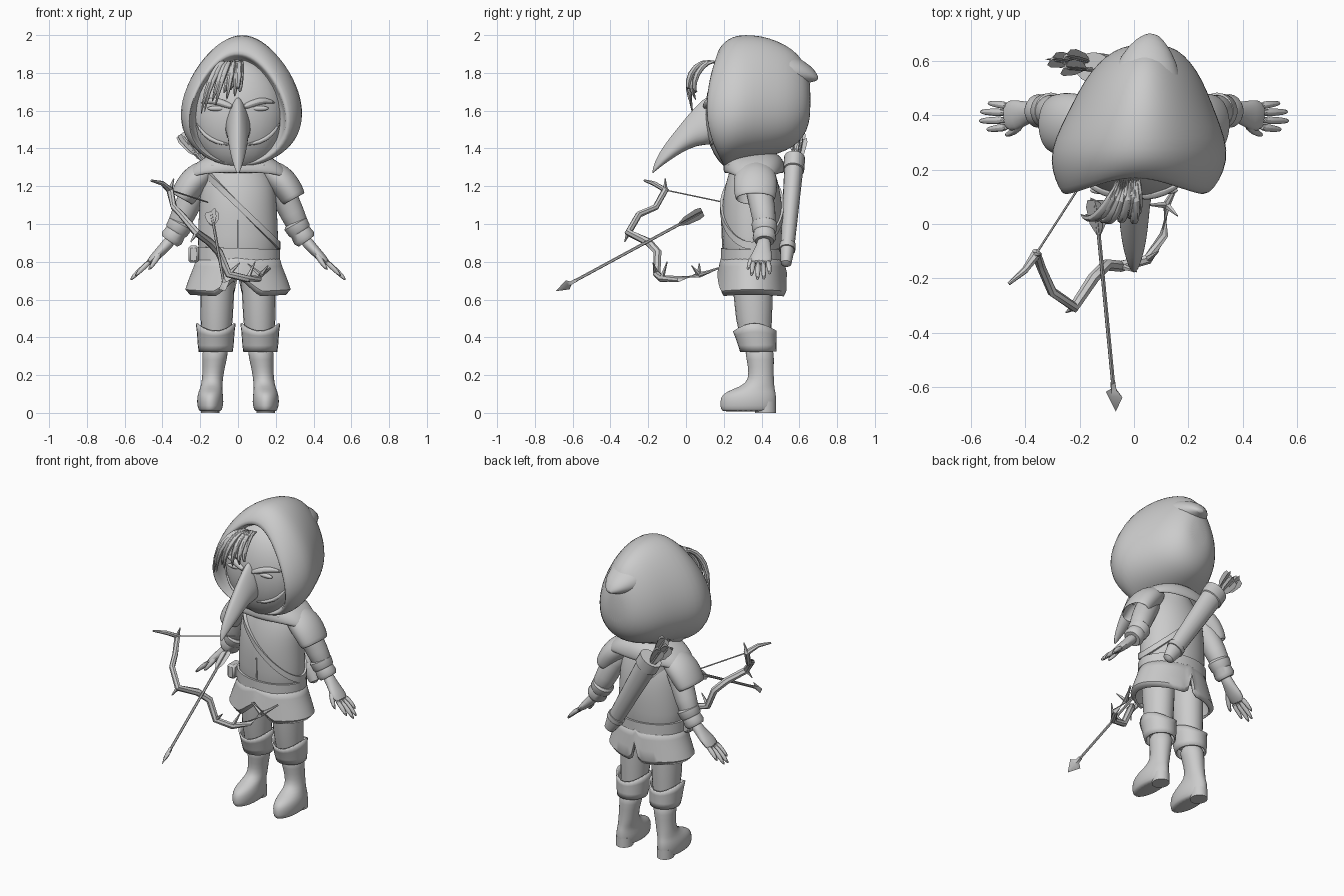
import bpy, bmesh, math, random
from mathutils import Vector
from math import sin, cos, pi

random.seed(4)
cube = bpy.data.objects.get("Cube")
if cube:
    bpy.data.objects.remove(cube)

grey = bpy.data.materials.new("plain_grey")
grey.use_nodes = True
tone = (0.6, 0.6, 0.6, 1)
grey.diffuse_color = tone
grey.node_tree.nodes["Principled BSDF"].inputs["Base Color"].default_value = tone


def finish(name, bm, subsurf=0, solid=0, sharp=40):
    bmesh.ops.recalc_face_normals(bm, faces=bm.faces)
    for f in bm.faces:
        f.smooth = True
    for e in bm.edges:
        if len(e.link_faces) == 2 and e.calc_face_angle(0) > math.radians(sharp):
            e.smooth = False
    me = bpy.data.meshes.new(name)
    bm.to_mesh(me)
    bm.free()
    me.materials.append(grey)
    ob = bpy.data.objects.new(name, me)
    bpy.context.collection.objects.link(ob)
    if solid:
        ob.modifiers.new("thickness", "SOLIDIFY").thickness = solid
    if subsurf:
        ob.modifiers.new("rounding", "SUBSURF").levels = subsurf
        ob.modifiers["rounding"].render_levels = subsurf
    return ob


def loft(name, rings, caps=True, loop=False, **kw):
    """Skin a list of equal point rings."""
    bm = bmesh.new()
    rows = [[bm.verts.new(p) for p in r] for r in rings]
    pairs = list(zip(rows, rows[1:])) + ([(rows[-1], rows[0])] if loop else [])
    n = len(rows[0])
    for a, b in pairs:
        for i in range(n):
            j = (i + 1) % n
            bm.faces.new((a[i], a[j], b[j], b[i]))
    if caps and not loop:
        bm.faces.new(rows[0])
        bm.faces.new(rows[-1])
    return finish(name, bm, **kw)


def angles(n):
    return [2 * pi * i / n for i in range(n)]


def oval(z, cx, cy, w, d, n=20):
    return [(cx + w * sin(t), cy - d * cos(t), z) for t in angles(n)]


def tube(name, pts, radii, n=8, ref=(0.3, 1, 0.2), **kw):
    """Tapered tube; a radius may be a pair (along ref, across)."""
    pts = [Vector(p) for p in pts]
    rings = []
    for i, p in enumerate(pts):
        d = (pts[min(i + 1, len(pts) - 1)] - pts[max(i - 1, 0)]).normalized()
        u = Vector(ref)
        u = (u - d * u.dot(d)).normalized()
        v = d.cross(u)
        r = radii[i] if isinstance(radii, list) else radii
        a, b = r if isinstance(r, tuple) else (r, r)
        rings.append([p + u * a * cos(t) + v * b * sin(t) for t in angles(n)])
    return loft(name, rings, **kw)


def ball(name, loc, size, **kw):
    bm = bmesh.new()
    bmesh.ops.create_uvsphere(bm, u_segments=24, v_segments=16, radius=1)
    for v in bm.verts:
        v.co = Vector(loc) + Vector(a * b for a, b in zip(v.co, size))
    return finish(name, bm, **kw)


def drop_ring(y, cx, w, lo, hi, bow=0, n=28, point=0.25):
    """Upright teardrop outline facing the front, swept back above and below."""
    mid, h = (lo + hi) / 2, (hi - lo) / 2
    return [(cx + w * sin(t) * (1 - point * cos(t)),
             y + bow * cos(t) ** 2 * (1 if cos(t) > 0 else 1.5), mid + h * cos(t))
            for t in angles(n)]


# Hood with a deep opening, a rounded back and a folded tip
hood = [(.24, 0, .235, 1.36, 1.87, .04), (.13, 0, .242, 1.33, 1.885, .06),
        (.10, 0, .252, 1.315, 1.90, .06), (.125, .01, .28, 1.30, 1.945, .06),
        (.19, .015, .31, 1.305, 1.98, .03), (.27, .02, .32, 1.32, 2.003, 0),
        (.36, .025, .288, 1.338, 2.003, 0), (.44, .03, .252, 1.355, 1.988, 0),
        (.53, .035, .212, 1.385, 1.95, 0), (.595, .04, .165, 1.425, 1.90, 0),
        (.64, .045, .115, 1.49, 1.83, 0), (.66, .05, .055, 1.57, 1.74, 0)]
loft("hood", [drop_ring(*r) for r in hood], subsurf=1, sharp=120)
tube("hood_tip", [(.035, .40, 1.81), (.045, .52, 1.81), (.055, .61, 1.80), (.065, .67, 1.782), (.075, .698, 1.765)],
     [(.10, .16), (.108, .14), (.07, .105), (.036, .06), (.008, .018)], n=16, ref=(0, 0, 1), subsurf=1)

# Beaked mask
MC, MR = Vector((0, .27, 1.58)), Vector((.25, .17, .30))


def on_mask(x, z, lift=0.0):
    k = 1 - (x / MR.x) ** 2 - ((z - MC.z) / MR.z) ** 2
    return (x, MC.y - MR.y * math.sqrt(max(k, 0)) - lift, z)


ball("mask", MC, MR)
beak = [(.16, .075, 1.41, 1.71), (.09, .058, 1.42, 1.665), (.02, .052, 1.40, 1.59),
        (-.06, .044, 1.355, 1.49), (-.13, .028, 1.305, 1.40), (-.168, .014, 1.275, 1.325),
        (-.178, .004, 1.265, 1.28)]
loft("beak", [drop_ring(y, 0, w, lo, hi, n=16, point=.45) for y, w, lo, hi in beak],
     subsurf=1, sharp=120)
for side, s in (("left", 1), ("right", -1)):
    ball(side + "_eye", on_mask(s * .112, 1.612, -.004), (.05, .014, .014))
    tube(side + "_brow", [on_mask(s * x, z, .002) for x, z in
                          ((.02, 1.615), (.08, 1.64), (.14, 1.658), (.20, 1.64))],
         [.014, .022, .02, .006], subsurf=1)
    tube(side + "_cheek_edge", [on_mask(s * x, z, .002) for x, z in
                                ((.225, 1.54), (.18, 1.47), (.11, 1.43), (.04, 1.42))],
         [.006, .014, .014, .006], subsurf=1)

# Swept fringe of hair
for i in range(11):
    f = i / 10
    tip = -.19 + .2 * f + random.uniform(-.015, .015)
    low = 1.60 + .13 * f + random.uniform(-.04, .04)
    root = -.06 + .08 * f
    back = random.uniform(0, .045)
    tube(f"hair_strand_{i + 1}",
         [(root, .17, 1.855), (root * .8 + tip * .2, .075 + back, 1.865),
          (root * .5 + tip * .5, .01 + back, 1.80), (root * .2 + tip * .8, -.005 + back, 1.71), (tip, .02 + back, low)],
         [.012, .019, .021, .015, .002], n=6, subsurf=1)

# Tunic body
BODY = [(.78, .20, .145), (.87, .215, .155), (1.0, .212, .162), (1.1, .205, .16),
        (1.2, .20, .145), (1.28, .16, .12), (1.34, .10, .10), (1.42, .08, .08)]
YC = .35
loft("tunic", [oval(z, 0, YC, w, d, 28) for z, w, d in BODY], subsurf=1, sharp=80)


def body_at(z):
    z = min(max(z, BODY[0][0]), BODY[-1][0])
    for (z0, w0, d0), (z1, w1, d1) in zip(BODY, BODY[1:]):
        if z <= z1:
            k = (z - z0) / (z1 - z0)
            return w0 + k * (w1 - w0), d0 + k * (d1 - d0)


def band(name, z0, slope, height, lift, n=40):
    """Flat strap wrapped round the tunic, tilted by slope."""
    rings = []
    for t in angles(n):
        z = z0
        for _ in range(40):
            w, d = body_at(z)
            z = .7 * z + .3 * (z0 + slope * w * sin(t))
        rings.append([((w + o) * sin(t), YC - (d + o) * cos(t), z + h)
                      for o, h in ((-.01, -height), (lift, -height), (lift, height), (-.01, height))])
    loft(name, rings, loop=True)


band("belt", .838, -.03, .034, .014)
band("chest_strap", 1.10, -1.0, .02, .01)
tube("tunic_seam", [(0, YC - body_at(z)[1] + .001, z) for z in (.87, .94, 1.02)], .004)
bm = bmesh.new()
bmesh.ops.create_cube(bm, size=1)
for v in bm.verts:
    v.co = Vector((-.235 + .055 * v.co.x, .30 + .09 * v.co.y, .84 + .09 * v.co.z))
pouch = finish("belt_pouch", bm)
pouch.modifiers.new("edge", "BEVEL").width = .012

# Split skirt: a wide notch in front and a narrow slit behind
rows = []
for z, w, d in ((.83, .205, .15), (.77, .222, .158), (.70, .248, .165), (.645, .268, .172), (.622, .245, .16)):
    k = (.83 - z) / .208
    rows.append([(w * sin(t), YC - d * cos(t),
                  z + k * (.11 * max(0, 1 - abs(sin(t)) / (.45 if cos(t) > 0 else .12)) + .012 * sin(t) ** 2))
                 for t in angles(64)])
loft("skirt", rows, caps=False, solid=-.012)
loft("under_skirt", [oval(.78, 0, YC, .19, .14, 32), oval(.735, 0, YC, .20, .14, 32)])

# Shoulder mantle lying flat round the neck
rows = []
for z, w, d, drop in ((1.37, .11, .10, 0), (1.35, .17, .125, .01), (1.335, .225, .14, .03),
                      (1.305, .265, .15, .045), (1.27, .285, .148, .05)):
    rows.append([(w * sin(t), .36 - d * cos(t), z - drop * sin(t) ** 4) for t in angles(32)])
loft("mantle", rows, caps=False, solid=-.014, subsurf=1)

for side, s in (("left", 1), ("right", -1)):
    ball(side + "_mantle_button", (s * .13, .23, 1.31), (.012, .01, .012))

    # Shoulder cap, arm, cuff and hand
    tube(side + "_shoulder_cap", [(s * x, .367, z) for x, z in
                                  ((.14, 1.30), (.19, 1.265), (.24, 1.22), (.275, 1.17), (.297, 1.13))],
         [(.08, .05), (.11, .075), (.118, .08), (.114, .074), (.106, .068)],
         n=20, ref=(0, 1, 0), caps=False, solid=.01, subsurf=1)
    tube(side + "_sleeve", [(s * x, y, z) for x, y, z in
                            ((.17, .37, 1.25), (.235, .39, 1.17), (.285, .41, 1.06), (.335, .42, .955))],
         [.07, .072, .067, .058], n=16, ref=(0, 1, 0), subsurf=1)
    tube(side + "_cuff", [(s * x, .415, z) for x, z in
                          ((.30, 1.01), (.305, 1.0), (.325, .965), (.33, .957), (.35, .925), (.362, .908))],
         [.058, .068, .064, .057, .062, .05], n=18, ref=(0, 1, 0))
    tube(side + "_palm", [(s * x, y, z) for x, y, z in
                          ((.345, .415, .93), (.39, .41, .875), (.43, .40, .835), (.48, .395, .785))],
         [(.037, .035), (.038, .03), (.06, .026), (.058, .019)], n=14, ref=(0, 1, 0), subsurf=1)
    for i, (y, x, z) in enumerate(((-.044, .545, .722), (-.015, .572, .70), (.016, .568, .703), (.045, .54, .73))):
        tube(f"{side}_finger_{i + 1}",
             [(s * .46, .395 + y * .85, .805), (s * (x - .04), .395 + y, z + .045), (s * x, .395 + y * 1.1, z)],
             [.016, .0155, .008], n=8, ref=(0, 1, 0), subsurf=1)
    tube(side + "_thumb", [(s * .41, .375, .855), (s * .44, .338, .80), (s * .475, .325, .755)],
         [.02, .016, .008], n=8, subsurf=1)

    # Leg, boot and folded boot top
    loft(side + "_leg", [oval(z, s * cx, cy, w, d) for z, cx, cy, w, d in
                         ((.38, .115, .37, .075, .08), (.5, .113, .36, .085, .095),
                          (.64, .11, .355, .09, .105), (.78, .105, .35, .09, .11))])
    loft(side + "_boot", [oval(z, s * cx, cy, w, d, 24) for z, cx, cy, w, d in
                          ((.006, .147, .328, .05, .13), (.014, .147, .328, .064, .146),
                           (.06, .147, .329, .072, .15), (.10, .147, .333, .067, .144),
                           (.125, .143, .358, .06, .112), (.155, .138, .395, .056, .072), (.21, .132, .398, .056, .066),
                           (.28, .124, .394, .064, .072), (.36, .118, .385, .075, .082))], subsurf=1, sharp=80)
    loft(side + "_heel", [oval(z, s * .147, .42, .05, .056) for z in (0, .06)])
    rows = []
    for z, w, d, wave in ((.325, .08, .086, 0), (.36, .085, .092, 0), (.42, .09, .10, .5), (.455, .096, .106, 1)):
        rows.append([(s * .118 + w * sin(t), .362 - d * cos(t) + (.46 - z) * .15,
                      z - wave * .02 * cos(2 * t)) for t in angles(24)])
    loft(side + "_boot_top", rows, caps=False, solid=-.01)


def arrow(name, tip, tail, head=True):
    tip, tail = Vector(tip), Vector(tail)
    d = (tip - tail).normalized()
    tube(name + "_shaft", [tail, tip - d * .05], .008, n=6)
    for i, ref in enumerate(((1, 0, .2), (.2, 1, 1))):
        tube(f"{name}_feather_{i + 1}", [tail - d * .02, tail + d * .01, tail + d * .08, tail + d * .13],
             [(.03, .003), (.038, .003), (.03, .003), (.006, .003)], n=4, ref=ref)
    if head:
        tube(name + "_head", [tip - d * .12, tip - d * .09, tip - d * .07, tip],
             [.012, (.014, .012), (.04, .014), .001], n=4, ref=(1, 0, 1))


# Quiver on the back with spare arrows
low, top = Vector((.18, .53, .79)), Vector((-.15, .575, 1.35))
axis = top - low
tube("quiver", [low + axis * k for k in (-.02, 0, .1, .88, .885, 1, 1, .9)],
     [.012, (.028, .034), (.036, .048), (.05, .066), (.056, .074), (.056, .074), (.046, .062), .042],
     n=18, ref=(0, 1, 0))
tube("quiver_band", [low + axis * k for k in (.13, .18)], (.043, .056), n=18, ref=(0, 1, 0))
for i, (dx, dy, dz) in enumerate(((-.14, .03, .11), (-.095, .0, .14), (-.09, .04, .08))):
    arrow(f"spare_arrow_{i + 1}", low + axis * .5, top + Vector((dx, dy, dz)), head=False)

# Drawn arrow, twisted branch bow and its string
arrow("drawn_arrow", (-.067, -.688, .645), (-.14, .07, 1.055))
bow = [(-.46, -.22, 1.23), (-.40, -.17, 1.215), (-.36, -.11, 1.18), (-.34, -.16, 1.09), (-.30, -.25, 1.05),
       (-.22, -.305, .955), (-.15, -.20, .905), (-.10, -.15, .85), (-.05, -.155, .735), (.05, -.13, .71),
       (.11, -.04, .71), (.12, .07, .73), (.17, .17, .765)]
tube("bow", bow, [.006, .013, .02, .017, .018, .021, .022, .022, .021, .019, .017, .015, .006], n=7)
for i, (k, d) in enumerate(((2, (.02, .0, .06)), (5, (-.03, -.02, -.05)), (8, (.06, -.02, .06)),
                            (9, (.04, .03, .09)), (11, (-.07, .0, .06)), (11, (.04, -.04, .05)))):
    p = Vector(bow[k])
    tube(f"bow_twig_{i + 1}", [p, p + Vector(d)], [.014, .003], n=5)
tube("bow_string", [bow[2], (-.16, .20, 1.115)], .004, n=6)
